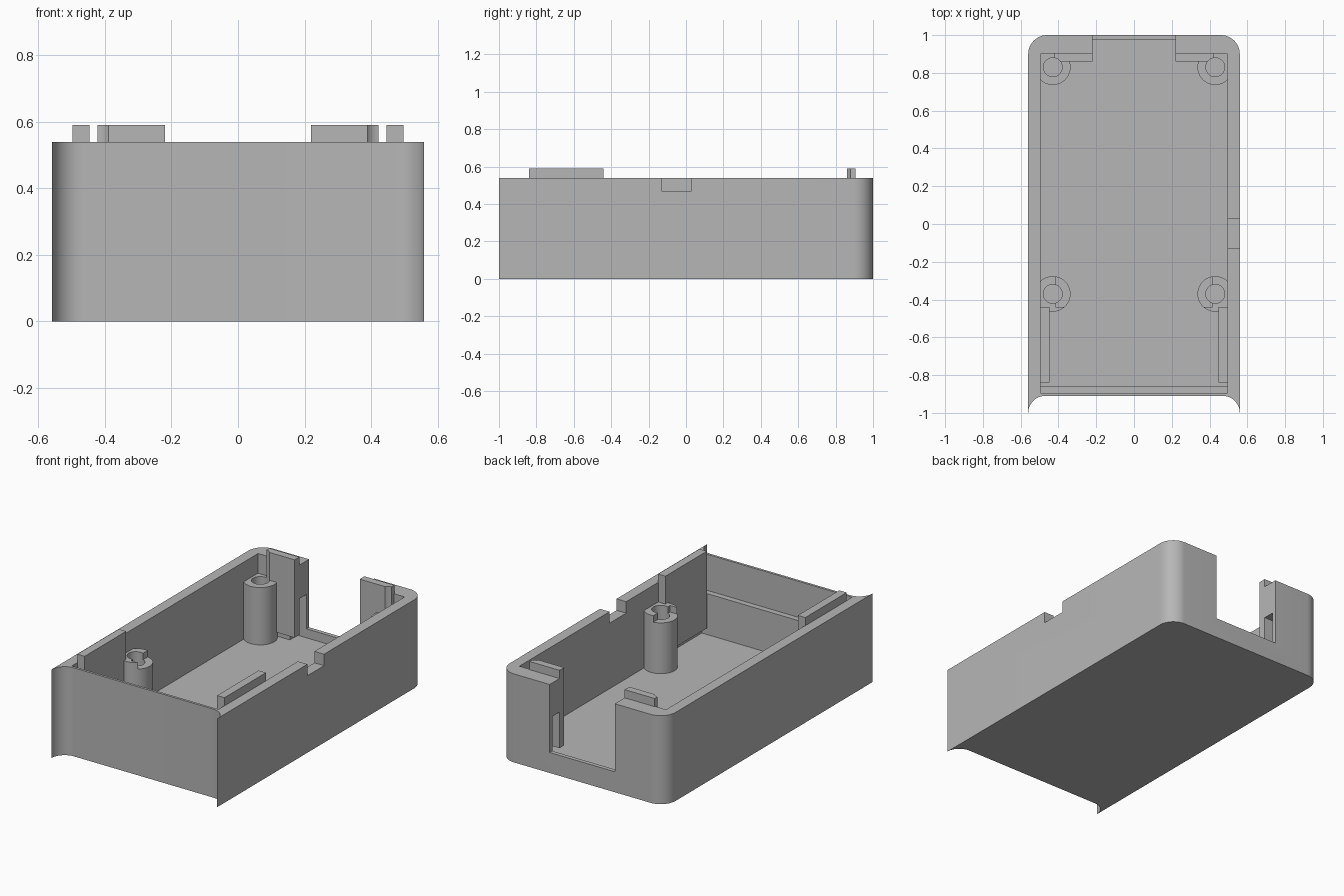
import bpy, bmesh
from math import sin, cos, pi, radians

if "Cube" in bpy.data.objects:
    bpy.data.objects.remove(bpy.data.objects["Cube"], do_unlink=True)

grey = bpy.data.materials.new("plain grey plastic")
grey.use_nodes = True
grey.diffuse_color = (0.47, 0.47, 0.47, 1)
grey.node_tree.nodes["Principled BSDF"].inputs["Base Color"].default_value = (0.47, 0.47, 0.47, 1)


def prism(name, outline, z0, z1):
    """Extrude a counter-clockwise outline from z0 to z1."""
    bm = bmesh.new()
    face = bm.faces.new([bm.verts.new((x, y, z0)) for x, y in outline])
    ret = bmesh.ops.extrude_face_region(bm, geom=[face])
    top = [v for v in ret["geom"] if isinstance(v, bmesh.types.BMVert)]
    bmesh.ops.translate(bm, verts=top, vec=(0, 0, z1 - z0))
    bmesh.ops.recalc_face_normals(bm, faces=bm.faces)
    mesh = bpy.data.meshes.new(name)
    bm.to_mesh(mesh)
    bm.free()
    mesh.materials.append(grey)
    obj = bpy.data.objects.new(name, mesh)
    bpy.context.collection.objects.link(obj)
    return obj


def box(name, x0, x1, y0, y1, z0, z1):
    x0, x1 = sorted((x0, x1))
    return prism(name, [(x0, y0), (x1, y0), (x1, y1), (x0, y1)], z0, z1)


def arc(cx, cy, r, a0, a1, n=12):
    return [(cx + r * cos(radians(a0 + (a1 - a0) * i / n)),
             cy + r * sin(radians(a0 + (a1 - a0) * i / n))) for i in range(n + 1)]


def cylinder(name, cx, cy, r, z0, z1, n=40):
    return prism(name, arc(cx, cy, r, 0, 360, n)[:-1], z0, z1)


def activate(obj):
    bpy.ops.object.select_all(action='DESELECT')
    obj.select_set(True)
    bpy.context.view_layer.objects.active = obj


def cut(obj, cutter):
    cutter.hide_render = True
    mod = obj.modifiers.new("cut", 'BOOLEAN')
    mod.operation, mod.solver, mod.object = 'DIFFERENCE', 'EXACT', cutter
    activate(obj)
    bpy.ops.object.modifier_apply(modifier=mod.name)
    bpy.data.objects.remove(cutter, do_unlink=True)


def smooth(obj):
    activate(obj)
    bpy.ops.object.shade_smooth_by_angle(angle=radians(30))


HALF, INNER, FLOOR, RIM, LIP = 0.56, 0.495, 0.07, 0.54, 0.59

# Shell: rounded back corners, concave flared front corners
outline = (arc(HALF - 0.1, 0.9, 0.1, 0, 90) + arc(-HALF + 0.1, 0.9, 0.1, 90, 180)
           + arc(-0.47, -1, 0.09, 180, 90) + arc(0.47, -1, 0.09, 90, 0))
shell = prism("case_shell", outline, 0, RIM)

# Cavity, thinner upper front wall, back opening, opening pocket, side notch
cut(shell, box("cavity", -INNER, INNER, -0.86, 0.9, FLOOR, 1))
cut(shell, box("front_recess", -INNER, INNER, -0.895, -0.8, 0.32, 1))
cut(shell, box("back_opening", -0.22, 0.22, 0.85, 1.1, 0.125, 1))
cut(shell, box("opening_pocket", -0.28, 0.28, 0.85, 0.975, FLOOR, 0.335))
cut(shell, box("side_notch", 0.45, 0.65, -0.13, 0.03, 0.47, 1))
smooth(shell)

for side, s in (("left", 1), ("right", -1)):
    # Screw posts; the front ones have a lowered inner shelf
    for end, y in (("front", -0.37), ("back", 0.83)):
        post = cylinder(f"{end}_{side}_post", s * 0.43, y, 0.094, FLOOR - 0.01, 0.42)
        cut(post, cylinder("screw_hole", s * 0.43, y, 0.05, 0.12, 0.6))
        if end == "front":
            cut(post, box("post_step", s * 0.2, s * 0.415, -0.44, -0.2, 0.38, 0.6))
        smooth(post)

    # Locating tabs standing above the rim
    box(f"{side}_side_tab", s * 0.447, s * (INNER + 0.002), -0.84, -0.44, 0.12, LIP)
    tab = box(f"back_{side}_tab", s * 0.22, s * 0.422, 0.86, 0.905, 0.115, LIP)
    cut(tab, cylinder("screw_clearance", s * 0.43, 0.83, 0.05, 0.05, 0.7))
    smooth(tab)
